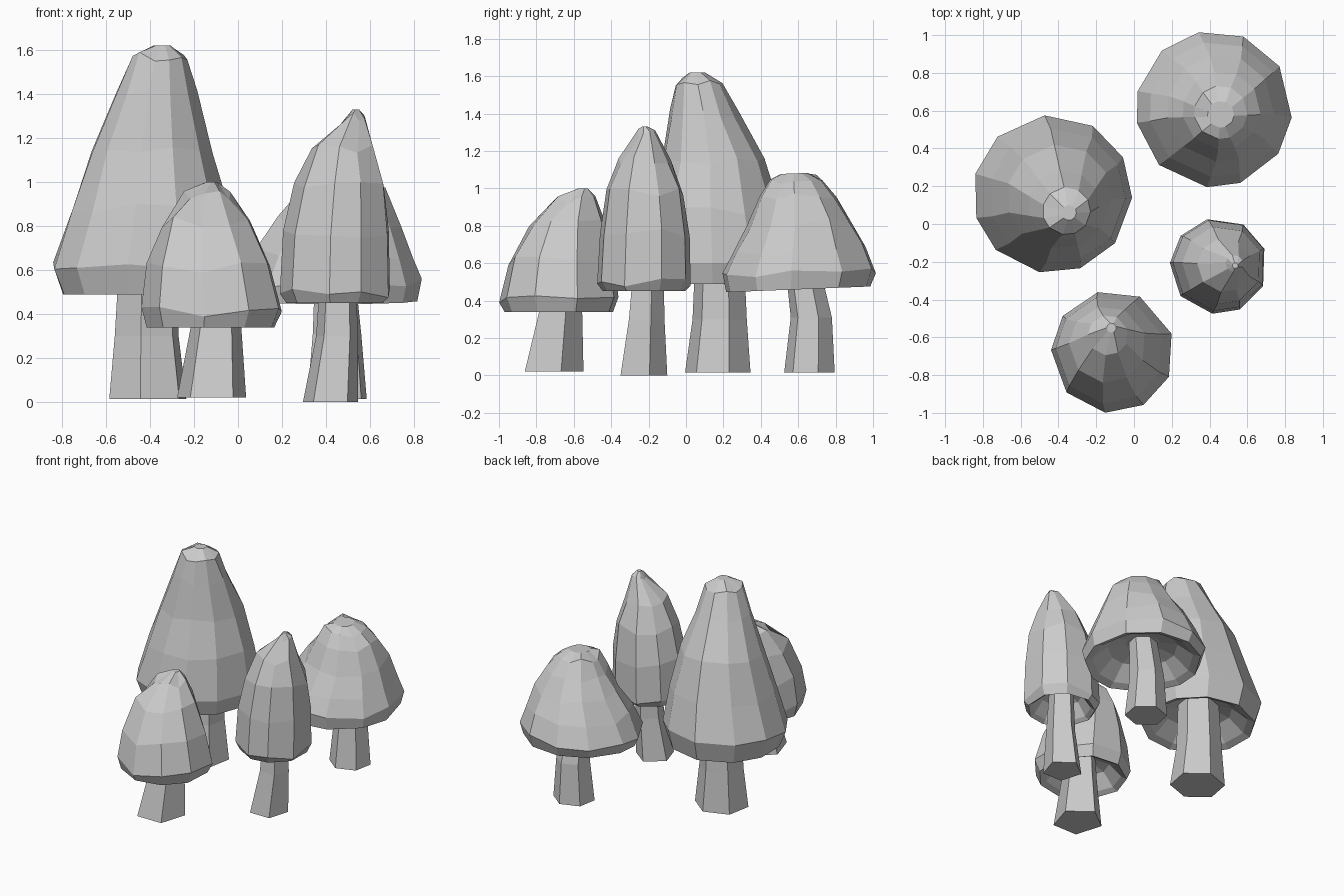
import bpy
import bmesh
import math
import random

if "Cube" in bpy.data.objects:
    bpy.data.objects.remove(bpy.data.objects["Cube"], do_unlink=True)

random.seed(4)

# One plain material for every part
grey = bpy.data.materials.new("plain_grey")
grey.use_nodes = True
GREY = (0.6, 0.6, 0.6, 1)
grey.diffuse_color = GREY
grey.node_tree.nodes["Principled BSDF"].inputs["Base Color"].default_value = GREY


def unit_ring(sides, phase, wobble):
    """Irregular polygon whose bounding box runs from -1 to 1 on both axes."""
    angles = [math.radians(phase + 360 * i / sides + random.uniform(-wobble, wobble))
              for i in range(sides)]
    axes = []
    for wave in (math.cos, math.sin):
        values = [wave(a) for a in angles]
        low, high = min(values), max(values)
        axes.append([2 * (v - low) / (high - low) - 1 for v in values])
    return list(zip(*axes))


def loft(name, rings, sides, phase, wobble=0, bumps=0, tilt=0):
    """Skin a stack of (z, x, y, radius) rings and close both ends."""
    bm = bmesh.new()
    outline = unit_ring(sides, phase, wobble)
    loops = []
    for index, (z, x, y, radius) in enumerate(rings):
        inside = 3 < index < len(rings) - 1
        loop = []
        for u, v in outline:
            lift = random.uniform(-bumps, bumps) if inside else 0
            loop.append(bm.verts.new((x + u * radius, y + v * radius,
                                      z + lift + tilt * v * radius)))
        loops.append(loop)
    for lower, upper in zip(loops, loops[1:]):
        for i in range(sides):
            j = (i + 1) % sides
            bm.faces.new((lower[i], lower[j], upper[j], upper[i]))
    bm.faces.new(loops[0])
    bm.faces.new(loops[-1])
    bmesh.ops.recalc_face_normals(bm, faces=bm.faces)
    mesh = bpy.data.meshes.new(name)
    bm.to_mesh(mesh)
    bm.free()
    mesh.materials.append(grey)
    part = bpy.data.objects.new(name, mesh)
    bpy.context.collection.objects.link(part)
    return part


def cap(name, rings, sides, phase, tilt=0):
    """Faceted cap with a hollow underside behind a thin rim."""
    z, x, y, radius = rings[0]
    hollow = [(z + 0.14, x, y, radius * 0.3),
              (z + 0.11, x, y, radius * 0.6),
              (z + 0.02, x, y, radius * 0.87)]
    return loft(name, hollow + rings, sides, phase, wobble=5, bumps=0.025, tilt=tilt)


# Tall mushroom, back right-hand side of the model
cap("tall_cap", [
    (0.49, -0.42, 0.16, 0.375),
    (0.62, -0.425, 0.16, 0.415),
    (0.88, -0.40, 0.15, 0.355),
    (1.14, -0.39, 0.145, 0.275),
    (1.40, -0.37, 0.10, 0.185),
    (1.57, -0.355, 0.07, 0.125),
    (1.62, -0.345, 0.06, 0.04)], 11, -67)
loft("tall_stem", [
    (0.015, -0.41, 0.17, 0.175),
    (0.30, -0.415, 0.18, 0.145),
    (0.64, -0.41, 0.18, 0.13)], 6, 20)

# Broad mushroom, back left-hand side of the model
cap("broad_cap", [
    (0.46, 0.43, 0.60, 0.385),
    (0.54, 0.425, 0.605, 0.41),
    (0.68, 0.44, 0.605, 0.355),
    (0.82, 0.46, 0.61, 0.28),
    (0.95, 0.465, 0.60, 0.205),
    (1.05, 0.46, 0.59, 0.14),
    (1.08, 0.46, 0.58, 0.07)], 11, -67, tilt=0.04)
loft("broad_stem", [
    (0.015, 0.45, 0.66, 0.135),
    (0.31, 0.45, 0.67, 0.11),
    (0.60, 0.44, 0.62, 0.09)], 6, 20)

# Short mushroom at the front
cap("short_cap", [
    (0.34, -0.125, -0.68, 0.29),
    (0.41, -0.12, -0.68, 0.319),
    (0.61, -0.135, -0.67, 0.28),
    (0.82, -0.145, -0.64, 0.20),
    (0.94, -0.14, -0.59, 0.105),
    (1.00, -0.12, -0.55, 0.025)], 9, -60)
loft("short_stem", [
    (0.02, -0.12, -0.705, 0.157),
    (0.34, -0.10, -0.67, 0.115),
    (0.48, -0.10, -0.66, 0.10)], 5, -54)

# Slender mushroom, front left-hand side of the model
cap("slender_cap", [
    (0.45, 0.44, -0.225, 0.22),
    (0.50, 0.44, -0.225, 0.25),
    (0.76, 0.445, -0.22, 0.24),
    (0.98, 0.46, -0.22, 0.205),
    (1.15, 0.475, -0.22, 0.14),
    (1.30, 0.53, -0.21, 0.045),
    (1.33, 0.535, -0.22, 0.015)], 9, -60)
loft("slender_stem", [
    (0.0, 0.42, -0.225, 0.125),
    (0.30, 0.45, -0.21, 0.095),
    (0.59, 0.455, -0.20, 0.08)], 5, -54)
